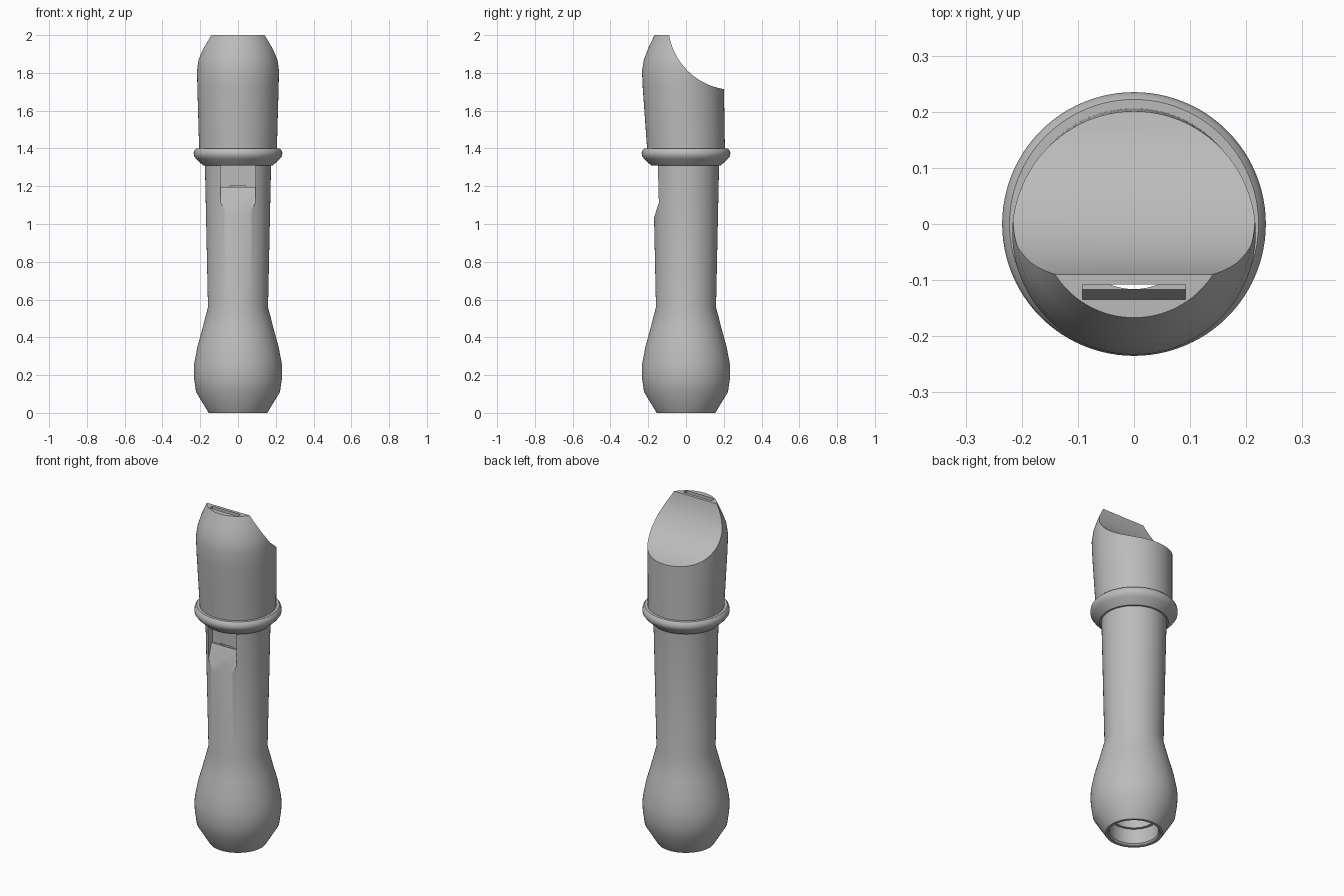
import bpy, bmesh, math

cube = bpy.data.objects.get("Cube")
if cube:
    bpy.data.objects.remove(cube, do_unlink=True)

SEGMENTS = 96

grey = bpy.data.materials.new("plain_grey")
grey.use_nodes = True
colour = (0.5, 0.5, 0.5, 1)
grey.diffuse_color = colour
grey.node_tree.nodes["Principled BSDF"].inputs["Base Color"].default_value = colour


def finish(name, bm):
    bmesh.ops.recalc_face_normals(bm, faces=bm.faces)
    mesh = bpy.data.meshes.new(name)
    bm.to_mesh(mesh)
    bm.free()
    mesh.materials.append(grey)
    obj = bpy.data.objects.new(name, mesh)
    bpy.context.collection.objects.link(obj)
    return obj


def lathe(name, rings):
    """Closed round solid from (radius, height, centre y) rings."""
    bm = bmesh.new()
    loops = []
    for r, z, cy in rings:
        angles = [math.tau * i / SEGMENTS for i in range(SEGMENTS)]
        loops.append([bm.verts.new((r * math.cos(a), cy + r * math.sin(a), z)) for a in angles])
    for low, high in zip(loops, loops[1:]):
        for i in range(SEGMENTS):
            j = (i + 1) % SEGMENTS
            bm.faces.new((low[i], low[j], high[j], high[i]))
    bm.faces.new(loops[0])
    bm.faces.new(loops[-1])
    return finish(name, bm)


def prism(name, outline, half_width):
    """Side outline of (y, z) points extruded across x."""
    bm = bmesh.new()
    face = bm.faces.new([bm.verts.new((-half_width, y, z)) for y, z in outline])
    extruded = bmesh.ops.extrude_face_region(bm, geom=[face])["geom"]
    verts = [v for v in extruded if isinstance(v, bmesh.types.BMVert)]
    bmesh.ops.translate(bm, verts=verts, vec=(2 * half_width, 0, 0))
    return finish(name, bm)


def cut(target, cutter):
    mod = target.modifiers.new("cut", "BOOLEAN")
    mod.operation = "DIFFERENCE"
    mod.solver = "EXACT"
    mod.object = cutter
    bpy.context.view_layer.objects.active = target
    bpy.ops.object.modifier_apply(modifier=mod.name)
    bpy.data.objects.remove(cutter, do_unlink=True)


# Bulb, barrel and collar, all centred on the axis
turned = [(0.155, 0), (0.222, 0.11), (0.232, 0.18), (0.234, 0.22), (0.232, 0.26),
          (0.215, 0.35), (0.19, 0.44), (0.159, 0.56), (0.175, 1.31),
          (0.185, 1.31), (0.222, 1.345), (0.233, 1.36), (0.235, 1.375),
          (0.231, 1.39), (0.222, 1.4), (0.206, 1.4)]
# Mouthpiece swells forward while its back stays straight
mouthpiece = [(0.211, 1.58, -0.008), (0.215, 1.72, -0.014), (0.217, 1.81, -0.016),
              (0.21, 1.87, -0.013), (0.193, 1.93, -0.007), (0.167, 2, 0)]
body = lathe("whistle_body", [(r, z, 0) for r, z in turned] + mouthpiece)

# Bore with a wider socket at the foot
bore = [(0.14, -0.1), (0.14, 0.004), (0.132, 0.012), (0.132, 0.1), (0.116, 0.1), (0.116, 1.2)]
cut(body, lathe("bore_cutter", [(r, z, 0) for r, z in bore]))

# Concave scoop behind the mouthpiece
scoop = [(0.255 + 0.35 * math.cos(math.tau * i / SEGMENTS),
          2.06 + 0.35 * math.sin(math.tau * i / SEGMENTS)) for i in range(SEGMENTS)]
cut(body, prism("scoop_cutter", scoop, 0.5))

# Air slot, window and sloping lip
airway = [(-0.108, 1.195), (-0.108, 2.1), (-0.135, 2.1), (-0.135, 1.309),
          (-0.3, 1.309), (-0.3, 0.63), (-0.117, 1.195)]
cut(body, prism("airway_cutter", airway, 0.092))

# Smooth shading with crisp edges
bpy.ops.object.select_all(action="DESELECT")
body.select_set(True)
bpy.context.view_layer.objects.active = body
bpy.ops.object.shade_smooth_by_angle(angle=math.radians(30))
